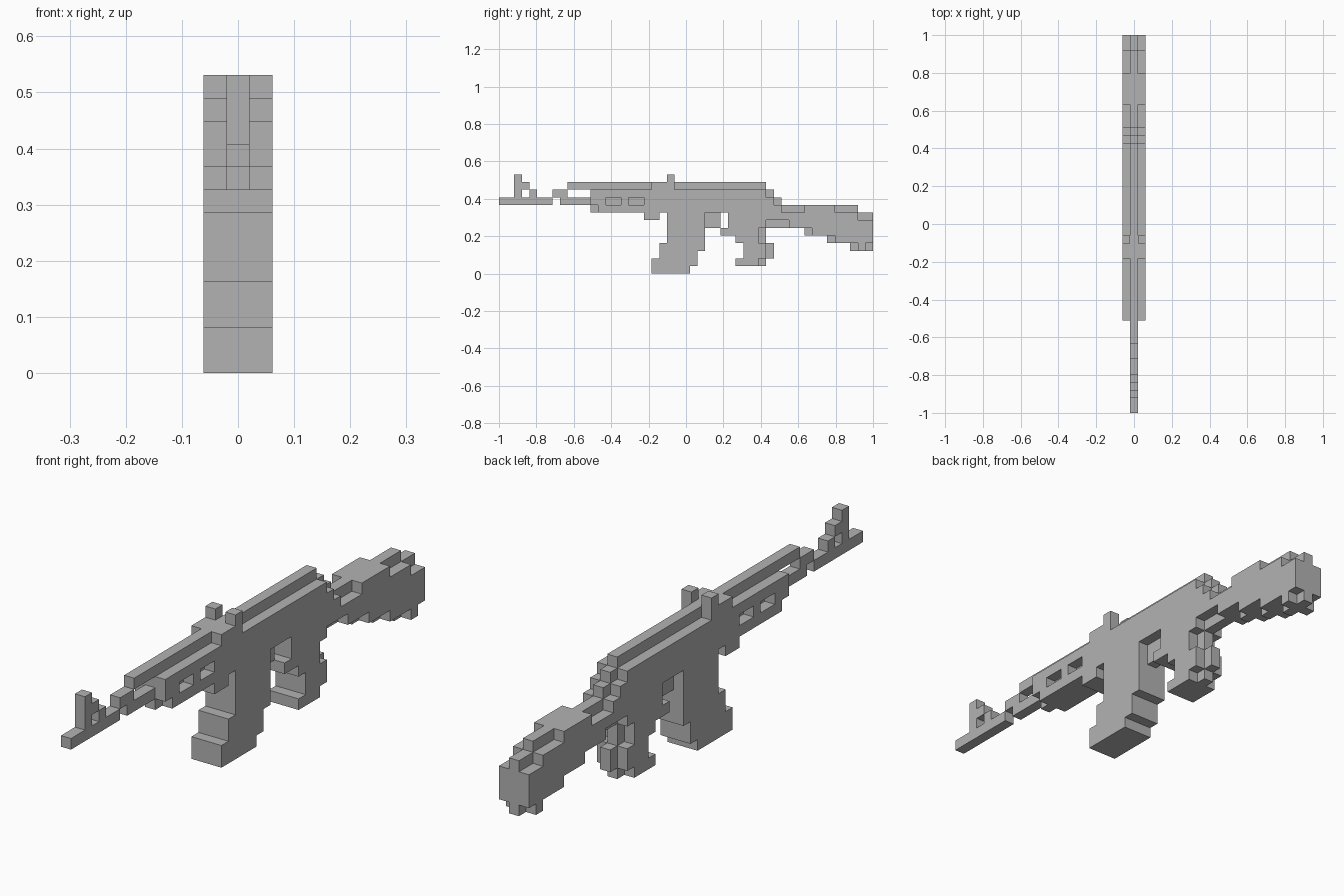
import bpy, bmesh
from mathutils import Vector

default = bpy.data.objects.get("Cube")
if default:
    bpy.data.objects.remove(default)

LENGTH = 49                     # blocks from muzzle to butt
UNIT = 2 / LENGTH               # size of one block

# one neutral colour
grey = bpy.data.materials.new("plain_grey")
grey.use_nodes = True
grey.diffuse_color = (0.45, 0.45, 0.45, 1)
grey.node_tree.nodes["Principled BSDF"].inputs["Base Color"].default_value = grey.diffuse_color

LAYERS = {"full": (-1, 0, 1), "core": (0,), "sides": (-1, 1)}
DIRECTIONS = [Vector(d) for d in ((1, 0, 0), (-1, 0, 0), (0, 1, 0),
                                  (0, -1, 0), (0, 0, 1), (0, 0, -1))]
parts = {}


def block(part, layer, first, last, low, high=None):
    """Add a run of blocks: first..last along y, low..high in z."""
    cells = parts.setdefault(part, set())
    for x in LAYERS[layer]:
        for y in range(first, last + 1):
            for z in range(low, (low if high is None else high) + 1):
                cells.add((x, y, z))


def build(name, cells, solid):
    """Skin the blocks of a part with large flat faces."""
    bm = bmesh.new()
    for cell in sorted(cells):
        for d in DIRECTIONS:
            if tuple(int(c) for c in Vector(cell) + d) in solid:
                continue
            u = Vector((d.y, d.z, d.x))
            v = d.cross(u)
            mid = Vector(cell) + d / 2
            corners = [mid + (a * u + b * v) / 2
                       for a, b in ((-1, -1), (1, -1), (1, 1), (-1, 1))]
            bm.faces.new([bm.verts.new((c.x * UNIT,
                                        (c.y + 0.5) * UNIT - 1,
                                        (c.z + 0.5) * UNIT)) for c in corners])
    bmesh.ops.remove_doubles(bm, verts=bm.verts, dist=UNIT / 10)
    bmesh.ops.dissolve_limit(bm, angle_limit=0.01, verts=bm.verts, edges=bm.edges)
    mesh = bpy.data.meshes.new(name)
    bm.to_mesh(mesh)
    bm.free()
    mesh.materials.append(grey)
    bpy.context.collection.objects.link(bpy.data.objects.new(name, mesh))


# thin barrel with a raised gas block
block("barrel", "core", 0, 6, 9)
block("barrel", "core", 7, 8, 10)
block("barrel", "core", 8, 11, 9)

# front sight post and brace
block("front_sight", "core", 2, 2, 10, 12)
block("front_sight", "core", 3, 3, 11)
block("front_sight", "core", 4, 4, 10)

# rail along the top, with a notched rear sight
block("top_rail", "core", 9, 34, 11)
block("rear_sight", "sides", 20, 22, 11)
block("rear_sight", "sides", 22, 22, 12)

# handguard with two recessed vents on each side
block("handguard", "full", 12, 19, 10)
block("handguard", "core", 12, 19, 8, 9)
for first, last in ((12, 13), (16, 16), (19, 19)):
    block("handguard", "sides", first, last, 9)
block("handguard", "full", 13, 19, 8)
block("handguard", "full", 19, 20, 7)

# receiver, stepping down at the rear
for step in range(3):
    block("receiver", "full", 20, 34 + step, 10 - step)
for step in range(2):
    block("receiver", "core", 35 + step, 35 + step, 10 - step)

# curved magazine
block("magazine", "full", 22, 26, 4, 7)
block("magazine", "full", 21, 26, 3)
block("magazine", "full", 21, 25, 2)
block("magazine", "full", 20, 25, 1)
block("magazine", "full", 20, 24, 0)

# trigger area
block("trigger", "core", 27, 28, 6, 7)
block("trigger_guard", "full", 29, 29, 5)

# pistol grip with a narrower back edge
block("grip", "full", 30, 34, 6, 7)
block("grip", "full", 30, 33, 5)
block("grip", "full", 31, 33, 4)
block("grip", "full", 32, 34, 2, 3)
block("grip", "full", 31, 33, 1)
block("grip", "core", 34, 34, 4, 5)
block("grip", "core", 35, 35, 2, 3)
block("grip", "core", 34, 34, 1)

# shoulder stock: wide body
block("stock", "full", 40, 43, 8)
block("stock", "full", 35, 46, 7)
for step in range(3):
    block("stock", "full", 38 + 3 * step, 48, 6 - step)
block("stock", "full", 47, 47, 3)
# shoulder stock: narrow ridge above and keel below
block("stock", "core", 37, 46, 8)
block("stock", "core", 47, 48, 7)
block("stock", "core", 35, 37, 6)
for step in range(2):
    block("stock", "core", 40 + 3 * step, 40 + 3 * step, 5 - step)
block("stock", "core", 46, 48, 3)

solid = set().union(*parts.values())
for name, cells in parts.items():
    build(name, cells, solid)
